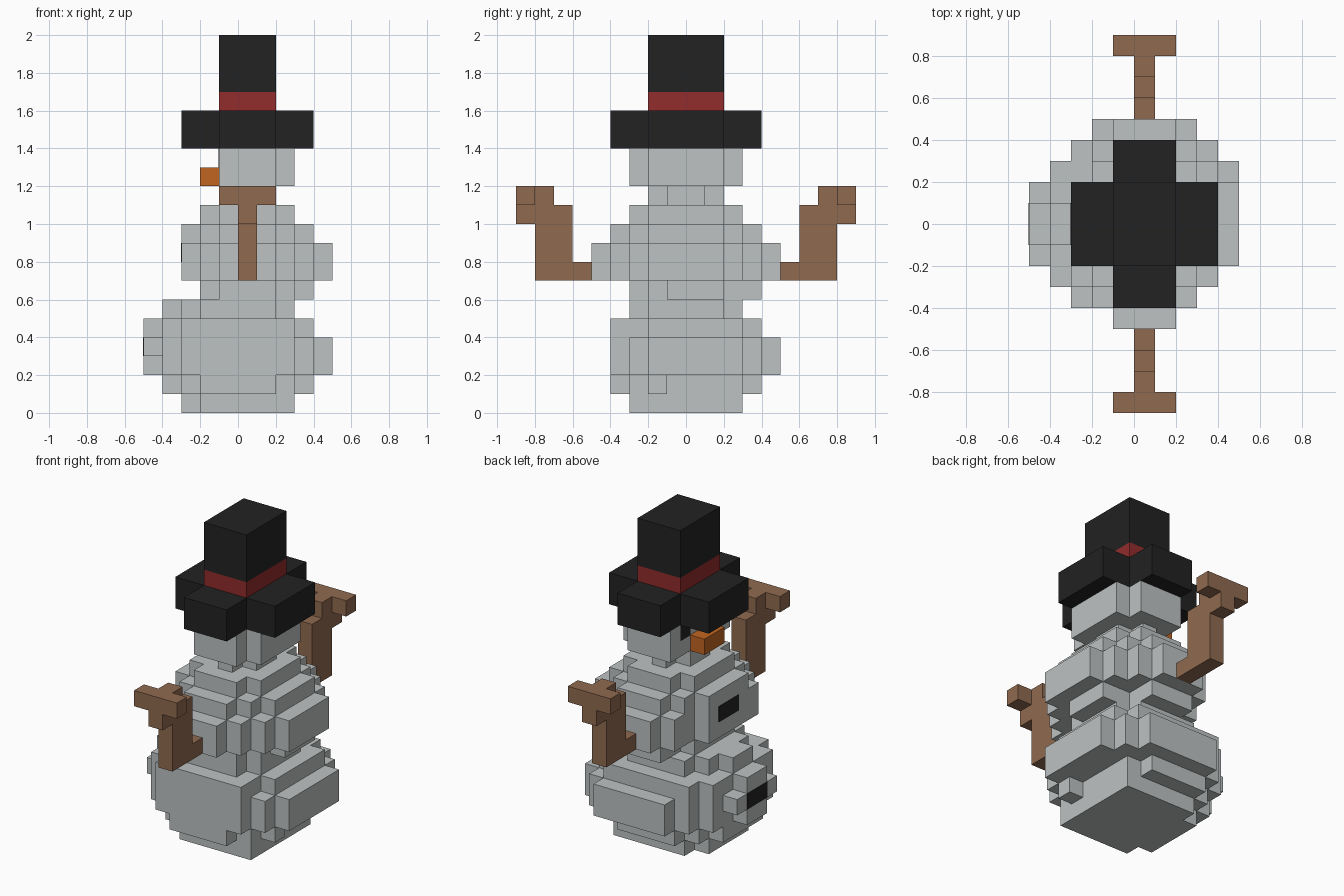
import bpy
import bmesh
from mathutils import Vector

UNIT = 0.1  # edge length of one block

cube = bpy.data.objects.get("Cube")
if cube:
    bpy.data.objects.remove(cube, do_unlink=True)


def make_material(name, rgb):
    mat = bpy.data.materials.new(name)
    mat.use_nodes = True
    mat.diffuse_color = (*rgb, 1)
    mat.node_tree.nodes["Principled BSDF"].inputs["Base Color"].default_value = (*rgb, 1)
    return mat


SNOW = make_material("snow grey", (0.51, 0.54, 0.54))
BLACK = make_material("soft black", (0.016, 0.016, 0.016))
RED = make_material("band red", (0.29, 0.025, 0.025))
BROWN = make_material("branch brown", (0.28, 0.145, 0.08))
ORANGE = make_material("carrot orange", (0.54, 0.13, 0.015))

AXES = [Vector((1, 0, 0)), Vector((0, 1, 0)), Vector((0, 0, 1))]


def block_cells(x0, x1, y0, y1, z0, z1):
    return {(x, y, z) for x in range(x0, x1) for y in range(y0, y1) for z in range(z0, z1)}


def build_blocks(name, cells, mat):
    """Skin a set of block cells with only their exposed faces."""
    bm = bmesh.new()
    corners = {}

    def corner(p):
        key = tuple(round(c) for c in p)
        if key not in corners:
            corners[key] = bm.verts.new(Vector(key) * UNIT)
        return corners[key]

    for cell in sorted(cells):
        base = Vector(cell)
        for i, axis in enumerate(AXES):
            u, v = AXES[(i + 1) % 3], AXES[(i + 2) % 3]
            for side in (0, 1):
                beside = base + axis * (2 * side - 1)
                if tuple(round(c) for c in beside) in cells:
                    continue
                p = base + axis * side
                ring = [p, p + u, p + u + v, p + v]
                if not side:
                    ring.reverse()
                bm.faces.new([corner(q) for q in ring])
    mesh = bpy.data.meshes.new(name)
    bm.to_mesh(mesh)
    bm.free()
    mesh.materials.append(mat)
    obj = bpy.data.objects.new(name, mesh)
    bpy.context.collection.objects.link(obj)
    return obj


def build_layers(name, bottom, layers, mat):
    """Stack layers, each a union of (x0, x1, y0, y1) rectangles."""
    cells = set()
    for z, rects in enumerate(layers, bottom):
        for rect in rects:
            cells |= block_cells(*rect, z, z + 1)
    return build_blocks(name, cells, mat)


def plate(name, x, y0, y1, z):
    """Thin dark plate on a face that looks towards -x."""
    bpy.ops.mesh.primitive_cube_add(size=1, location=(x * UNIT, (y0 + y1) / 2 * UNIT, (z + 0.5) * UNIT))
    obj = bpy.context.object
    obj.name = name
    obj.scale = (0.006, (y1 - y0) * UNIT, UNIT)
    obj.data.materials.append(BLACK)


# Lower snowball
belly = [(-3, 4, -3, 4), (-3, 3, -4, 4), (-4, 4, -3, 3), (-4, 5, -2, 3), (-2, 3, 4, 5)]
build_layers("lower_snowball", 0, [
    [(-3, 3, -2, 2), (-2, 3, -3, 3)],
    [(-2, 2, -4, 4), (-3, 3, -3, 3), (-4, 3, -2, 2), (3, 4, -2, -1)],
    belly + [(-5, 0, -1, 1)],
    belly + [(-5, 0, -2, 2)],
    [(-3, 3, -4, 4), (-4, 3, -3, 3), (-5, 0, -1, 1), (0, 4, -2, 3)],
    [(-2, 2, -3, 3), (-3, 3, -2, 2), (-4, 0, -1, 1)],
], SNOW)

# Middle snowball
chest = [(-1, 2, -5, 5), (-2, 3, -4, 4), (-3, 4, -3, 2), (0, 4, -3, 3), (0, 5, -2, 2)]
build_layers("middle_snowball", 6, [
    [(-2, 3, -2, 2), (-1, 2, -3, 4), (0, 4, -1, 2)],
    chest,
    chest,
    [(-1, 2, -4, 4), (-2, 3, -3, 3), (-3, 4, -2, 2)],
    [(-1, 2, -3, 3), (-2, 3, -2, 2)],
], SNOW)

# Neck and head
build_layers("neck", 11, [[(-1, 2, -1, 1), (0, 1, -2, 2)]], SNOW)
build_layers("head", 12, [[(-1, 2, -3, 3), (-1, 3, -2, 2)]] * 2, SNOW)

# Hat
build_layers("hat_brim", 14, [[(-1, 2, -4, 4), (-3, 4, -2, 2)]] * 2, BLACK)
build_blocks("hat_band", block_cells(-1, 2, -2, 2, 16, 17), RED)
build_blocks("hat_crown", block_cells(-1, 2, -2, 2, 17, 20), BLACK)

# Nose, eyes and buttons
build_blocks("nose", block_cells(-2, -1, -1, 1, 12, 13), ORANGE)
plate("left_eye", -1, -2, -1, 13)
plate("right_eye", -1, 1, 2, 13)
plate("upper_button", -3, -1, 1, 8)
plate("lower_button", -5, -1, 1, 3)

# Branch arms, one mirrored from the other
arm = (block_cells(0, 1, 5, 8, 7, 8) | block_cells(0, 1, 6, 8, 7, 11)
       | block_cells(0, 1, 7, 9, 10, 12) | block_cells(-1, 2, 8, 9, 11, 12))
build_blocks("back_arm", arm, BROWN)
build_blocks("front_arm", {(x, -1 - y, z) for x, y, z in arm}, BROWN)
